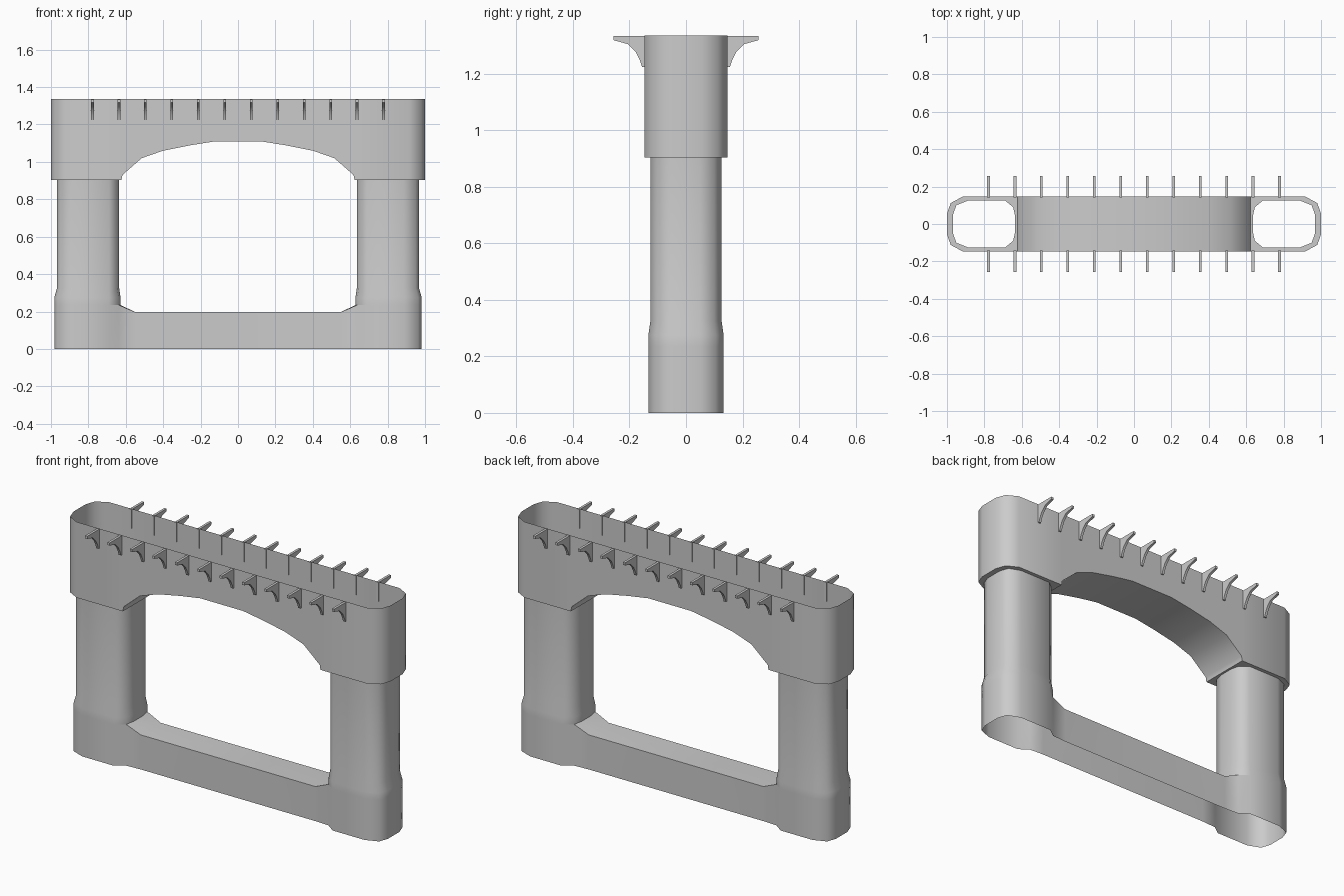
import bpy, bmesh, math

if "Cube" in bpy.data.objects:
    bpy.data.objects.remove(bpy.data.objects["Cube"])

TOP, LEDGE = 1.335, 0.903


def make(name, faces, mirror_axes=(True, False)):
    """Build an object from a list of faces given as point tuples, mirrored in x and/or y."""
    bm = bmesh.new()
    for f in faces:
        bm.faces.new([bm.verts.new(p) for p in f])
    bmesh.ops.remove_doubles(bm, verts=bm.verts, dist=0.0004)
    bmesh.ops.recalc_face_normals(bm, faces=bm.faces)
    me = bpy.data.meshes.new(name)
    bm.to_mesh(me)
    bm.free()
    ob = bpy.data.objects.new(name, me)
    bpy.context.collection.objects.link(ob)
    mod = ob.modifiers.new("mirror", 'MIRROR')
    mod.use_axis = (*mirror_axes, False)
    mod.merge_threshold = 0.0005
    bpy.ops.object.select_all(action='DESELECT')
    ob.select_set(True)
    bpy.context.view_layer.objects.active = ob
    bpy.ops.object.shade_smooth_by_angle(angle=math.radians(50))
    return ob


def at(ring, z):
    return [(x, y, z) for x, y in ring]


def bridge(a, b, closed=True):
    n = len(a)
    return [(a[i], a[(i + 1) % n], b[(i + 1) % n], b[i]) for i in range(n if closed else n - 1)]


def both_sides(half):
    return half + [(x, -y) for x, y in reversed(half)]


# plan sections of the left side, running from the inner front round the outer end
leg = both_sides([(-.635, -.04), (-.646, -.09), (-.69, -.126), (-.885, -.126), (-.95, -.1), (-.968, -.05)])
foot = both_sides([(-.628, -.04), (-.638, -.095), (-.69, -.133), (-.89, -.133), (-.963, -.105), (-.982, -.052)])
cap = both_sides([(-.623, -.04), (-.623, -.09), (-.623, -.147), (-.915, -.147), (-.98, -.112), (-1, -.055)])

# hollow legs flaring into the foot
levels = [at(leg, LEDGE), at(leg, .325), at(foot, .275), at(foot, .235)]
make("legs", [f for a, b in zip(levels, levels[1:]) for f in bridge(a, b)])

# base: foot skirts plus the hollow low beam, open underneath
skirt = foot[1:-1]
faces = bridge(at(skirt, .235), at(skirt, 0), closed=False)
front, back = foot[1], foot[-2]
w, h, xd = .09, .197, -.55
deck_edge = [(xd, -w, h), (xd, -.035, h), (xd, .035, h), (xd, w, h)]
neck = [(*foot[1], .235), (*foot[0], .235), (*foot[-1], .235), (*foot[-2], .235)]
faces += bridge(neck, deck_edge, closed=False)
faces += bridge(deck_edge, [(0, y, z) for x, y, z in deck_edge], closed=False)
for s in (-1, 1):
    y0 = s * .095
    faces.append(((foot[1][0], y0, 0), (xd, s * w, 0), (xd, s * w, h), (foot[1][0], y0, .235)))
    faces.append(((xd, s * w, 0), (0, s * w, 0), (0, s * w, h), (xd, s * w, h)))
make("base_beam", faces)

# top beam: rounded ends, arched front and back walls, arch underside, ledge around the legs
ends = cap[2:-2]
faces = bridge(at(ends, TOP), at(ends, LEDGE), closed=False)
faces += bridge(at(cap, LEDGE), at(leg, LEDGE))
arch = [(-.623, LEDGE), (-.618, .93), (-.515, 1.02), (-.40, 1.06), (-.26, 1.088), (-.135, 1.108), (0, 1.108)]
Y = .147
for (xa, za), (xb, zb) in zip(arch, arch[1:]):
    faces.append(((xa, -Y, za), (xb, -Y, zb), (xb, Y, zb), (xa, Y, za)))
    for s in (-Y, Y):
        faces.append(((xa, s, TOP), (xb, s, TOP), (xb, s, zb), (xa, s, za)))
make("arched_top_beam", faces)

# row of small curved brackets along both long top edges
profile = [(-.143, 1.333), (-.256, 1.333), (-.256, 1.318), (-.205, 1.304), (-.178, 1.276),
           (-.163, 1.247), (-.155, 1.223), (-.143, 1.223)]
faces = []
for i in range(6):
    x = -.778 + i * .1415
    a = [(x - .007, y, z) for y, z in profile]
    b = [(x + .007, y, z) for y, z in profile]
    faces += [tuple(a), tuple(b)] + bridge(a, b)
make("brackets", faces, (True, True))
